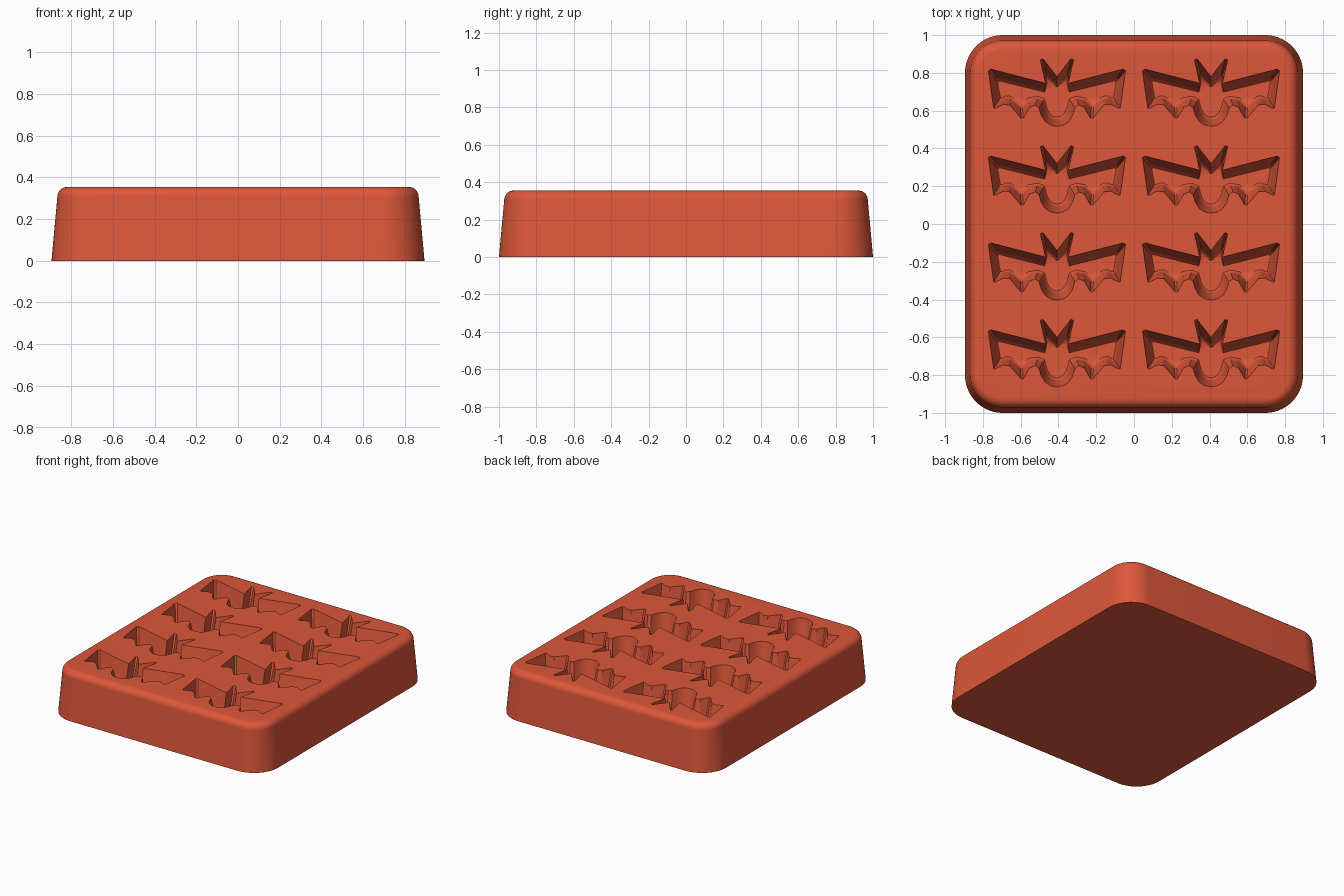
import bpy
import bmesh
from math import sin, cos, pi, radians

cube = bpy.data.objects.get("Cube")
if cube:
    bpy.data.objects.remove(cube, do_unlink=True)

HEIGHT = 0.355
DEPTH = 0.2

red = bpy.data.materials.new("terracotta red")
red.use_nodes = True
red.diffuse_color = (0.72, 0.095, 0.042, 1)
red.node_tree.nodes["Principled BSDF"].inputs["Base Color"].default_value = red.diffuse_color


def loft(bm, rings):
    """Skin a closed solid through rings of equal length, bottom to top."""
    loops = [[bm.verts.new(p) for p in ring] for ring in rings]
    n = len(loops[0])
    for low, high in zip(loops, loops[1:]):
        for i in range(n):
            j = (i + 1) % n
            bm.faces.new((low[i], low[j], high[j], high[i]))
    bm.faces.new(loops[0][::-1])
    bm.faces.new(loops[-1])


def make_object(name, bm):
    bmesh.ops.recalc_face_normals(bm, faces=bm.faces)
    mesh = bpy.data.meshes.new(name)
    bm.to_mesh(mesh)
    bm.free()
    mesh.materials.append(red)
    obj = bpy.data.objects.new(name, mesh)
    bpy.context.collection.objects.link(obj)
    return obj


def rounded_rect(inset, z, radius=0.2, steps=14):
    ring = []
    for k, (sx, sy) in enumerate([(1, 1), (-1, 1), (-1, -1), (1, -1)]):
        for i in range(steps + 1):
            a = (k + i / steps) * pi / 2
            r = radius - inset
            ring.append((sx * (0.895 - radius) + r * cos(a),
                         sy * (1 - radius) + r * sin(a), z))
    return ring


# Tapered block with a rounded upper rim
FILLET, DRAFT = 0.05, 0.028
rings = [rounded_rect(0, 0)]
for i in range(9):
    a = i / 8 * pi / 2
    rings.append(rounded_rect(DRAFT + FILLET * (1 - cos(a)),
                              HEIGHT - FILLET * (1 - sin(a))))
bm = bmesh.new()
loft(bm, rings)
block = make_object("mould_block", bm)

# Half of the bat: rim x, rim y, floor x, floor y
HALF_BAT = [
    (0, .09, 0, .035),              # between the ears
    (.074, .185, .046, .066),       # ear tip
    (.088, .18, .052, .064),
    (.06, .055, .064, .008),        # ear base
    (.35, .13, .305, .068),         # wing tip
    (.363, .122, .314, .062),
    (.335, -.077, .299, -.022),     # outer claw
    (.325, -.077, .29, -.022),
    (.285, -.056, .272, -.012),     # first scallop
    (.25, -.06, .245, -.014),
    (.19, -.13, .195, -.05),        # inner claw
    (.178, -.13, .184, -.05),
    (.145, -.072, .15, -.022),      # second scallop
    (.115, -.06, .1, -.014),
    (.095, -.075, .066, -.028),     # rounded body
    (.083, -.115, .052, -.08),
    (.062, -.148, .038, -.106),
    (.034, -.166, .02, -.12),
    (0, -.173, 0, -.125),
]
bat = HALF_BAT + [(-x, y, -fx, fy) for x, y, fx, fy in HALF_BAT[-2:0:-1]]


def bat_ring(cx, cy, t, z):
    return [(cx + x + (fx - x) * t, cy + y + (fy - y) * t, z)
            for x, y, fx, fy in bat]


# Eight cavities with sloping walls and softened floors
bm = bmesh.new()
for cx in (-0.408, 0.408):
    for row in range(4):
        cy = 0.69 - 0.46 * row
        loft(bm, [bat_ring(cx, cy, t, HEIGHT - d) for t, d in
                  ((1, DEPTH), (0.82, DEPTH * 0.95), (0.66, DEPTH * 0.8),
                   (0, 0), (0, -0.05))])
cutter = make_object("bat_cavities", bm)
cutter.hide_render = True

cut = block.modifiers.new("cavities", "BOOLEAN")
cut.operation = "DIFFERENCE"
cut.solver = "EXACT"
cut.object = cutter

bpy.ops.object.select_all(action="DESELECT")
block.select_set(True)
bpy.context.view_layer.objects.active = block
bpy.ops.object.modifier_apply(modifier=cut.name)
bpy.data.objects.remove(cutter, do_unlink=True)
bpy.ops.object.shade_smooth_by_angle(angle=radians(35))
